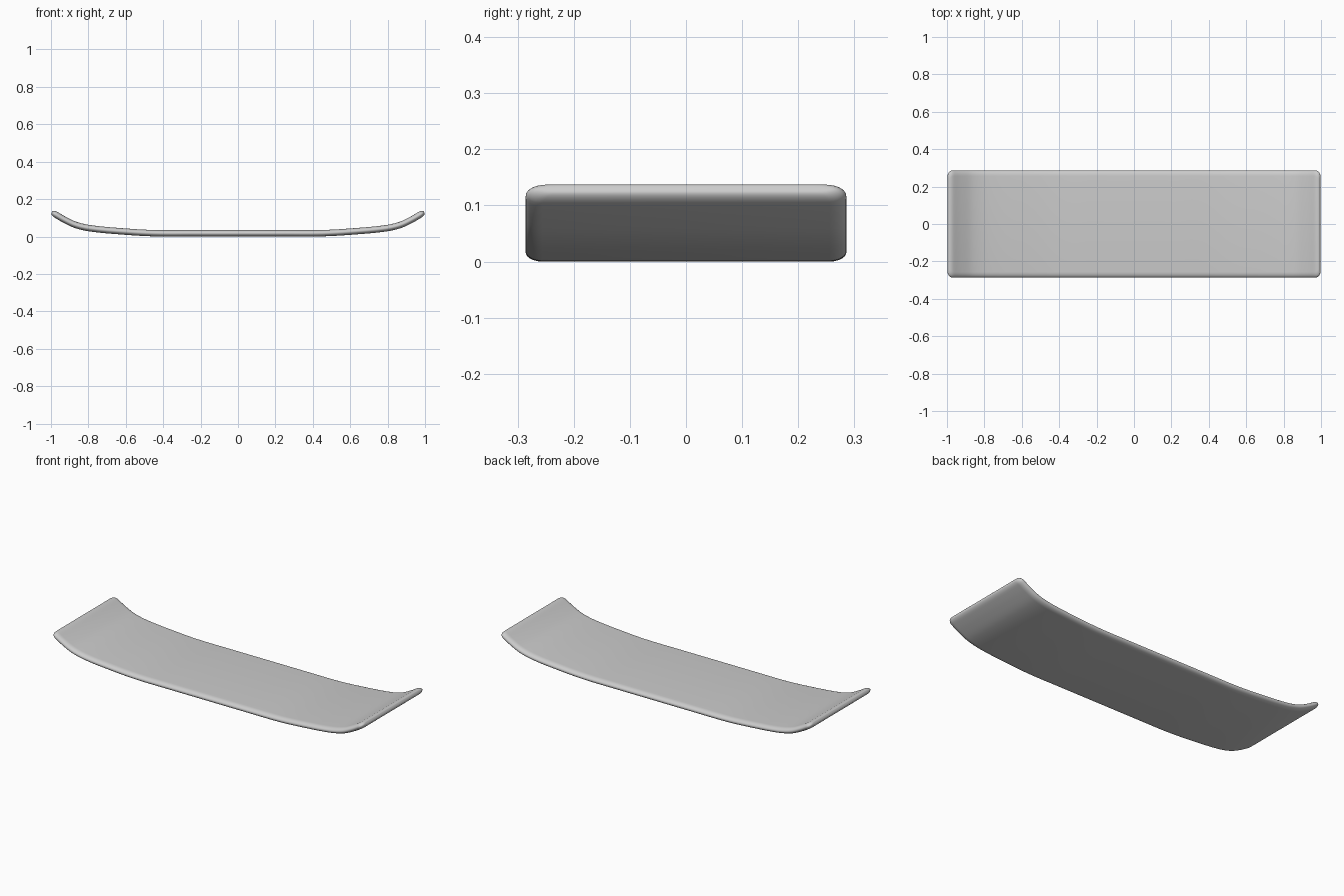
import bpy, bmesh, math
from mathutils import Vector
from mathutils.geometry import interpolate_bezier

if "Cube" in bpy.data.objects:
    bpy.data.objects.remove(bpy.data.objects["Cube"])

HALF_W, THICK, EDGE, CORNER = 0.286, 0.034, 0.03, 0.028

# Right half of the deck's centre line (x, z): flat middle, upturned tip
half = [(0, .0172), (.25, .0172), (.45, .0178), (.6, .026), (.78, .0425),
        (.865, .061), (.93, .091), (.995, .130)]
ctrl = [Vector((-x, 0, z)) for x, z in reversed(half[1:])] + [Vector((x, 0, z)) for x, z in half]

# Smooth the centre line through the control points
n = len(ctrl)
tan = [(ctrl[min(i + 1, n - 1)] - ctrl[max(i - 1, 0)]).normalized() for i in range(n)]
path = [ctrl[0]]
for i in range(n - 1):
    d = (ctrl[i + 1] - ctrl[i]).length / 3
    path += interpolate_bezier(ctrl[i], ctrl[i] + tan[i] * d,
                               ctrl[i + 1] - tan[i + 1] * d, ctrl[i + 1], 8)[1:]

# Add close stations at each end for the rounded corners
def end_points(a, b):
    return [a.lerp(b, CORNER * (1 - math.cos(k * math.pi / 16)) / (b - a).length) for k in range(8)]

inner = [p for p in path if (p - path[0]).length > CORNER and (p - path[-1]).length > CORNER]
path = end_points(path[0], inner[0]) + inner + end_points(path[-1], inner[-1])[::-1]
total = [0]
for a, b in zip(path, path[1:]):
    total.append(total[-1] + (b - a).length)

# Loft a round-edged cross-section along the centre line
bm = bmesh.new()
rings = []
for i, p in enumerate(path):
    t = (path[min(i + 1, len(path) - 1)] - path[max(i - 1, 0)]).normalized()
    up = Vector((-t.z, 0, t.x))
    s = min(total[i], total[-1] - total[i])
    u = max(0, 1 - s / CORNER)
    w = HALF_W - CORNER * (1 - math.sqrt(1 - u * u))
    h = THICK / 2 * (0.25 + 0.75 * math.sqrt(1 - u * u))
    ring = []
    for side in (1, -1):
        for k in range(13):
            a = -math.pi / 2 + k * math.pi / 12
            y = side * (w - EDGE + EDGE * math.cos(a))
            ring.append(bm.verts.new(p + Vector((0, y, 0)) + up * (side * h * math.sin(a))))
    rings.append(ring)
for r, q in zip(rings, rings[1:]):
    for k in range(len(r)):
        j = (k + 1) % len(r)
        bm.faces.new((r[k], r[j], q[j], q[k]))
bm.faces.new(rings[0])
bm.faces.new(rings[-1])
bmesh.ops.recalc_face_normals(bm, faces=bm.faces)

# Rest the deck on the ground
low = min(v.co.z for v in bm.verts)
bmesh.ops.translate(bm, verts=bm.verts, vec=(0, 0, -low))

mesh = bpy.data.meshes.new("deck")
bm.to_mesh(mesh)
bm.free()
deck = bpy.data.objects.new("deck", mesh)
bpy.context.collection.objects.link(deck)
bpy.context.view_layer.objects.active = deck
deck.select_set(True)
bpy.ops.object.shade_smooth_by_angle(angle=math.radians(50))
